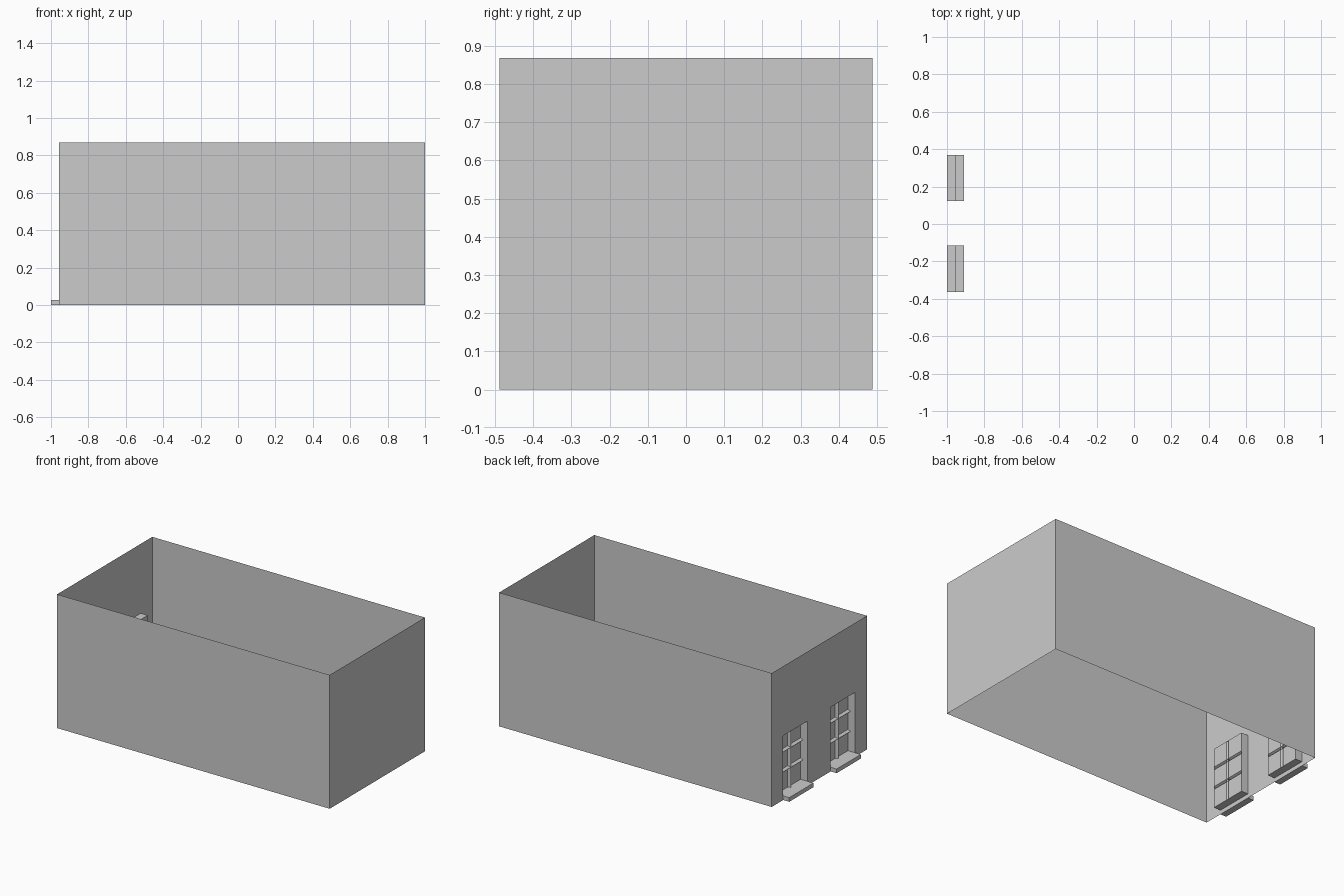
import bpy

if "Cube" in bpy.data.objects:
    bpy.data.objects.remove(bpy.data.objects["Cube"])

X0, X1 = -0.957, 1.0        # window wall, opposite wall
YH, H = 0.488, 0.868        # half depth, wall height
XG = -0.908                 # glazing plane
ZB, ZT = 0.027, 0.417       # window opening heights
BW, BD = 0.009, 0.018       # glazing bar half width, depth
WINDOWS = [(-0.364, -0.116), (0.122, 0.37)]


def build(name, quads):
    verts = [v for q in quads for v in q]
    faces = [tuple(range(i, i + 4)) for i in range(0, len(verts), 4)]
    me = bpy.data.meshes.new(name)
    me.from_pydata(verts, [], faces)
    me.update()
    ob = bpy.data.objects.new(name, me)
    bpy.context.collection.objects.link(ob)
    return ob


def facing_left(x, y0, y1, z0, z1):
    """Upright quad whose normal is -x."""
    return [(x, y0, z0), (x, y0, z1), (x, y1, z1), (x, y1, z0)]


# Three plain thin walls, open above and below
build("plain_walls", [
    [(X0, -YH, 0), (X1, -YH, 0), (X1, -YH, H), (X0, -YH, H)],
    [(X1, -YH, 0), (X1, YH, 0), (X1, YH, H), (X1, -YH, H)],
    [(X1, YH, 0), (X0, YH, 0), (X0, YH, H), (X1, YH, H)],
])

# Wall pierced by the two window openings
panels = [facing_left(X0, -YH, YH, ZT, H), facing_left(X0, -YH, YH, 0, ZB)]
edges = [-YH] + [y for w in WINDOWS for y in w] + [YH]
for a, b in zip(edges[::2], edges[1::2]):
    panels.append(facing_left(X0, a, b, ZB, ZT))
build("window_wall", panels)

for n, (a, b) in enumerate(WINDOWS, 1):
    mid = (a + b) / 2
    bars = [ZB + (ZT - ZB) * k / 3 for k in (1, 2)]

    # Reveal lining the opening
    build(f"window_reveal_{n}", [
        [(X0, a, ZB), (XG, a, ZB), (XG, a, ZT), (X0, a, ZT)][::-1],
        [(X0, b, ZB), (XG, b, ZB), (XG, b, ZT), (X0, b, ZT)],
        [(X0, a, ZB), (XG, a, ZB), (XG, b, ZB), (X0, b, ZB)],
        [(X0, a, ZT), (XG, a, ZT), (XG, b, ZT), (X0, b, ZT)][::-1],
    ])

    # Six panes
    zs = [ZB] + [z + s for z in bars for s in (-BW, BW)] + [ZT]
    ys = [a, mid - BW, mid + BW, b]
    build(f"window_panes_{n}", [
        facing_left(XG, y0, y1, z0, z1)
        for y0, y1 in zip(ys[::2], ys[1::2])
        for z0, z1 in zip(zs[::2], zs[1::2])])

    # V-shaped glazing bars
    xt = XG - BD
    quads = []
    for s in (-1, 1):
        q = [(xt, mid, ZB), (xt, mid, ZT), (XG, mid + s * BW, ZT), (XG, mid + s * BW, ZB)]
        quads.append(q[::s])
        for z in bars:
            q = [(xt, a, z), (XG, a, z + s * BW), (XG, b, z + s * BW), (xt, b, z)]
            quads.append(q[::s])
    build(f"glazing_bars_{n}", quads)

    # Projecting sill
    bpy.ops.mesh.primitive_cube_add(size=1, location=((X0 - 1) / 2, mid, ZB / 2))
    sill = bpy.context.object
    sill.name = f"window_sill_{n}"
    sill.scale = (X0 + 1, b - a, ZB)
